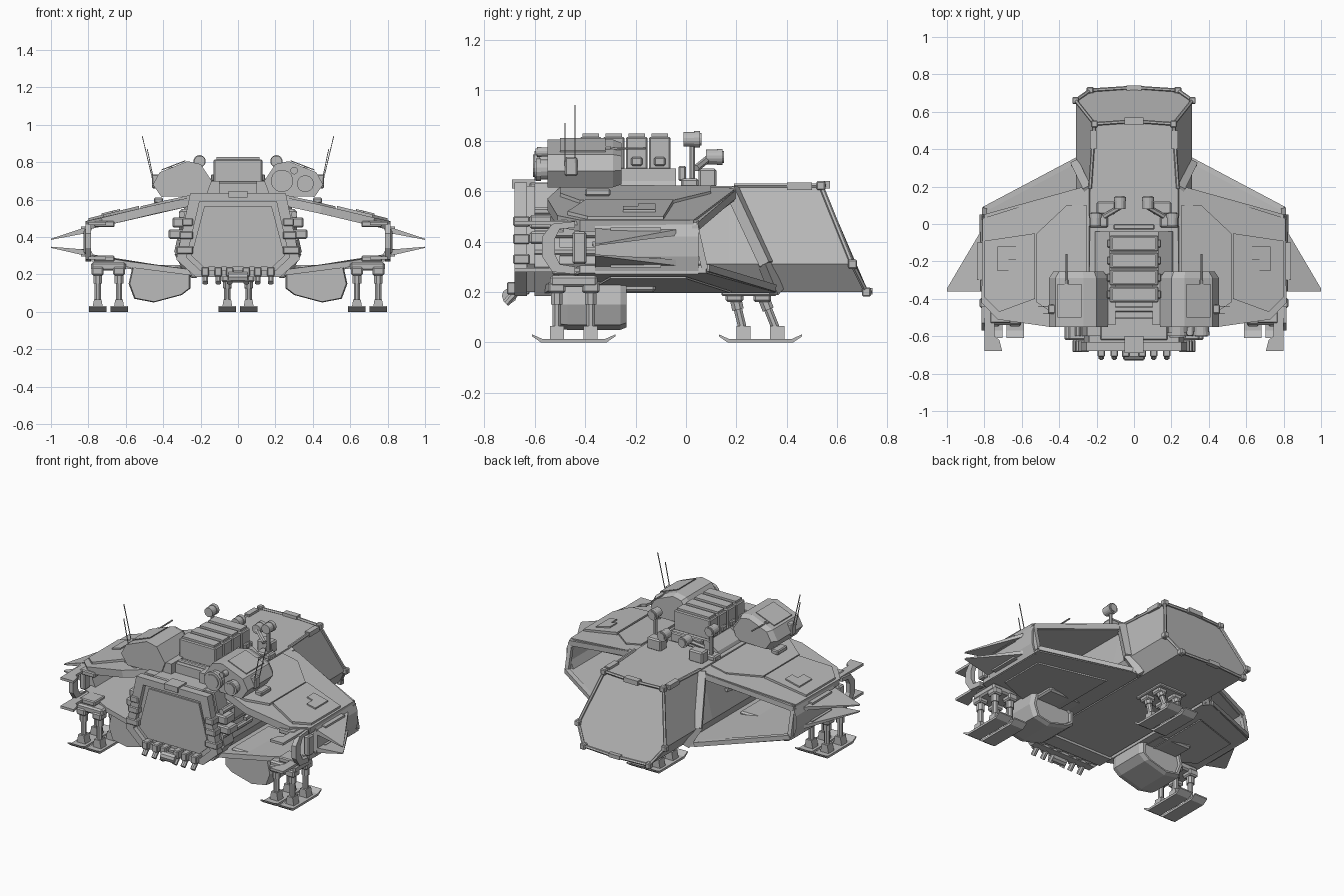
import bpy, bmesh, math
from mathutils import Vector, Matrix

if "Cube" in bpy.data.objects:
    bpy.data.objects.remove(bpy.data.objects["Cube"])

mat = bpy.data.materials.new("hull grey")
mat.diffuse_color = (0.5, 0.5, 0.5, 1)
mat.use_nodes = True
mat.node_tree.nodes["Principled BSDF"].inputs["Base Color"].default_value = mat.diffuse_color


def finish(name, bm, mirror=False):
    bmesh.ops.recalc_face_normals(bm, faces=bm.faces)
    me = bpy.data.meshes.new(name)
    bm.to_mesh(me)
    bm.free()
    me.materials.append(mat)
    ob = bpy.data.objects.new(name, me)
    bpy.context.collection.objects.link(ob)
    if mirror:
        ob.modifiers.new("mirror", 'MIRROR')
    return ob


def loft(name, rings, mirror=False):
    """Skin closed rings of points and cap both ends."""
    bm = bmesh.new()
    vs = [[bm.verts.new(p) for p in r] for r in rings]
    n = len(rings[0])
    for a, b in zip(vs, vs[1:]):
        for i in range(n):
            bm.faces.new((a[i], a[(i + 1) % n], b[(i + 1) % n], b[i]))
    bm.faces.new(vs[0])
    bm.faces.new(vs[-1])
    return finish(name, bm, mirror)


def slab(name, pts, off, mirror=False):
    off = Vector(off)
    return loft(name, [pts, [Vector(p) + off for p in pts]], mirror)


def prism_y(name, xz, y0, y1, mirror=False):
    return loft(name, [[(x, y, z) for x, z in xz] for y in (y0, y1)], mirror)


def prism_x(name, yz, x0, x1, mirror=False):
    return loft(name, [[(x, y, z) for y, z in yz] for x in (x0, x1)], mirror)


def box(name, lo, hi, mirror=False, bevel=0):
    bm = bmesh.new()
    lo, hi = Vector(lo), Vector(hi)
    bmesh.ops.create_cube(bm, size=1, matrix=Matrix.Translation((lo + hi) / 2) @ Matrix.Diagonal((*(hi - lo), 1)))
    if bevel:
        bmesh.ops.bevel(bm, geom=bm.edges[:], offset=bevel, segments=1, affect='EDGES')
    return finish(name, bm, mirror)


def rod(name, p, q, r, n=6, mirror=False):
    bm = bmesh.new()
    p, q = Vector(p), Vector(q)
    d = q - p
    m = Matrix.Translation((p + q) / 2) @ d.to_track_quat('Z', 'Y').to_matrix().to_4x4() @ Matrix.Rotation(math.pi / n, 4, 'Z')
    bmesh.ops.create_cone(bm, cap_ends=True, segments=n, radius1=r, radius2=r, depth=d.length, matrix=m)
    return finish(name, bm, mirror)


def sym(half):
    return half + [(-x, z) for x, z in reversed(half)]


def scaled(pts, c, k):
    return [(c[0] + (x - c[0]) * k, c[1] + (z - c[1]) * k) for x, z in pts]


# main hull with slanted nose at +y and a centre crease
def hull_ring(y_top, y_mid, y_bot, crease, w):
    return [(0, y_top + crease, .62), (w, y_top, .62), (.31, y_mid, .31), (.235, y_bot, .2),
            (0, y_bot + crease, .2), (-.235, y_bot, .2), (-.31, y_mid, .31), (-w, y_top, .62)]
loft("hull", [hull_ring(-.65, -.65, -.65, 0, .24), hull_ring(.17, .17, .17, 0, .235),
              hull_ring(.525, .655, .705, .018, .21)])
# front door and its frame
outer = sym([(.255, .635), (.33, .28), (.225, .185)])
inner = sym([(.205, .59), (.275, .29), (.2, .22)])
bm = bmesh.new()
R = [[bm.verts.new((x, y, z)) for x, z in pts] for pts, y in
     ((outer, -.63), (outer, -.68), (inner, -.68), (inner, -.63))]
for a, b in zip(R, R[1:] + R[:1]):
    for i in range(6):
        bm.faces.new((a[i], a[(i + 1) % 6], b[(i + 1) % 6], b[i]))
finish("door_frame", bm)
prism_y("door_panel", sym([(.18, .565), (.25, .3), (.185, .24)]), -.66, -.65)
box("door_top_latch", (-.05, -.69, .61), (.05, -.6, .645))
prism_y("front_collar", sym([(.25, .63), (.322, .3), (.24, .185)]), -.6, -.5)

# nose edge rails and corner clamps
path = [(.235, .19, .622), (.212, .535, .622), (.312, .66, .31), (.235, .715, .2), (0, .73, .2)]
for a, b in zip(path, path[1:]):
    rod("nose_rail", a, b, .01, 6, True)
rod("nose_top_rail", path[1], (0, .55, .622), .01, 6, True)
for p in path[1:4]:
    box("rail_clamp", [c - .018 for c in p], [c + .018 for c in p], True, .005)
box("roof_clamp", (.2, .4, .605), (.235, .5, .635), True)
box("nose_centre_clamp", (-.05, .53, .61), (.05, .57, .64))
box("nose_lower_clamp", (-.04, .71, .19), (.04, .74, .215))

# wings: open loop of upper slab, lower slab and tip panel
slab("upper_wing", [(.24, .19, .615), (.3, .19, .605), (.81, .03, .485), (.815, -.42, .485), (.73, -.51, .503),
                    (.45, -.55, .57), (.24, -.5, .615)], (-.01, 0, -.045), True)
slab("wing_root_panel", [(.25, .1, .622), (.36, .1, .6), (.52, -.05, .564), (.52, -.42, .564), (.4, -.5, .593),
                         (.25, -.5, .625)], (0, 0, -.02), True)
slab("wing_outer_panel", [(.53, -.05, .566), (.8, -.09, .5), (.8, -.39, .5), (.72, -.47, .52), (.53, -.4, .566)],
     (0, 0, -.025), True)
slab("wing_hatch", [(.63, -.12, .55), (.73, -.12, .526), (.73, -.25, .526), (.67, -.25, .54), (.67, -.19, .54),
                    (.63, -.19, .55)], (0, 0, -.015), True)
box("wing_grip", (.4, -.4, .58), (.45, -.3, .61), True, .006)
slab("lower_wing", [(.25, .36, .195), (.31, .35, .2), (.81, .08, .275), (.81, -.42, .275), (.6, -.5, .24),
                    (.25, -.56, .195)], (-.005, 0, .03), True)
slab("wing_belly_panel", [(.36, .18, .203), (.74, 0, .261), (.74, -.3, .261), (.36, -.4, .203)], (0, 0, -.008), True)
prism_y("wing_tip", [(.765, .48), (.8, .485), (.825, .42), (.825, .34), (.805, .27), (.765, .28), (.795, .35), (.795, .41)],
        .05, -.36, True)
rod("wing_root_strut_top", (.245, .18, .61), (.312, .32, .31), .032, 4, True)
rod("wing_root_strut_low", (.312, .31, .32), (.25, .36, .2), .03, 4, True)
rod("leading_edge_upper", (.26, .185, .59), (.8, .035, .462), .023, 4, True)
rod("leading_edge_lower", (.3, .345, .215), (.8, .08, .295), .02, 4, True)
rod("leading_edge_tip", (.8, .035, .465), (.8, .075, .29), .018, 4, True)

# pointed side fins
for zr, zt in ((.435, .388), (.317, .345)):
    loft("side_fin", [[(.82, -.04, zr - .012), (.82, -.04, zr + .012), (.82, -.36, zr + .016), (.82, -.36, zr - .016)],
                      [(1, -.345, zt - .003), (1, -.345, zt + .003), (1, -.36, zt + .003), (1, -.36, zt - .003)]], True)
    box("fin_hinge", (.8, -.3, zr - .02), (.84, -.1, zr + .02), True)

# tip bracket with upper and lower flaps
for z in (.465, .28):
    slab("tip_flap", [(.8, -.4, z), (.8, -.68, z), (.705, -.68, z), (.72, -.62, z), (.745, -.6, z), (.745, -.4, z)],
         (0, 0, .016), True)
    box("flap_mount", (.66, -.53, z - .012), (.77, -.42, z + .02), True, .006)
prism_x("tip_bracket", [(-.44, .48), (-.53, .47), (-.57, .42), (-.57, .34), (-.53, .28), (-.44, .27), (-.44, .3),
                        (-.5, .31), (-.52, .35), (-.52, .41), (-.5, .45), (-.44, .455)], .785, .815, True)
box("tip_actuator", (.785, -.45, .31), (.825, -.395, .44), True, .008)

# service boxes and pipes beside the front door
for z0, z1, x in ((.39, .44, .372), (.45, .505, .35)):
    box("side_service_box", (.25, -.62, z0), (x, -.53, z1), True, .008)
for z in (.33, .41, .48):
    box("frame_lug", (.24, -.685, z - .02), (.335 - (z - .3) * .2, -.62, z + .02), True, .005)
for z in (.36, .43, .52):
    rod("side_pipe", (.3, -.6, z), (.3, -.3, z), .018, 8, True)
rod("hull_side_rail", (.31, -.37, .39), (.29, 0, .43), .014, 4, True)
box("hull_side_box", (.22, -.5, .42), (.315, -.2, .55), True, .015)

# row of latches under the door
for x in (.045, .105, .175):
    box("sill_latch", (x - .02, -.71, .19), (x + .02, -.62, .24), True, .005)
    rod("sill_hook", (x, -.65, .225), (x, -.715, .155), .016, 8, True)
rod("sill_roller", (-.05, -.7, .185), (.05, -.7, .185), .03, 10)

# under-wing pods with a raised band
pod = [(.255, .2), (.255, .125), (.3, .09), (.45, .05), (.555, .07), (.585, .15), (.565, .24), (.3, .235)]
mid = (.42, .15)
loft("belly_pod", [[(x, y, z) for x, z in scaled(pod, mid, k)] for y, k in
                   ((-.5, .96), (-.47, 1), (-.26, 1), (-.235, .9), (-.235, .8), (-.25, .77))], True)
box("pod_pylon", (.3, -.5, .2), (.54, -.12, .25), True, .01)

# shoulder pods with pylons
sec = [(.17, .62), (.14, .7), (.2, .79), (.27, .805), (.42, .745), (.455, .68), (.41, .615)]
loft("shoulder_pod", [[(x, y, z) for x, z in scaled(sec, (.29, .7), k)] for y, k in
                      ((-.55, 1), (-.29, 1), (-.255, .86))], True)
slab("pod_lid", [(.28, -.5, .805), (.41, -.5, .755), (.41, -.32, .755), (.28, -.32, .805)], (0, 0, .006), True)
box("pod_pylon_upper", (.1, -.54, .62), (.2, -.27, .7), True)
box("antenna_mount", (.4, -.48, .66), (.46, -.43, .735), True, .006)
rod("antenna_long", (.455, -.44, .7), (.512, -.44, .94), .003, 4, True)
rod("antenna_short", (.45, -.48, .7), (.485, -.48, .87), .003, 4, True)
rod("pod_probe", (.36, -.42, .765), (.36, -.16, .77), .005, 6, True)
rod("pod_probe_sleeve", (.36, -.42, .765), (.36, -.3, .767), .012, 8, True)

# twin lamps on the right shoulder pod
def lamp(p, d, r, length, name, mirror=False):
    p, d = Vector(p), Vector(d).normalized()
    rod(name + "_body", p, p + d * length, r * .9, 16, mirror)
    rod(name + "_rim", p + d * length * .65, p + d * length, r, 16, mirror)
    rod(name + "_glass", p + d * length, p + d * (length + .006), r * .75, 16, mirror)
lamp((.235, -.54, .7), (0, -1, 0), .06, .06, "shoulder_lamp_large")
lamp((.36, -.54, .685), (0, -1, 0), .045, .055, "shoulder_lamp_small")
lamp((.3, -.54, .755), (0, -1, 0), .02, .05, "shoulder_lamp_tiny")

# roof deck and strapped cargo crates
prism_y("roof_deck", sym([(.13, .69), (.2, .64), (.21, .615)]), -.5, -.04)
box("roof_front_plate", (-.18, -.62, .615), (.18, -.5, .635), False, .006)
for i in range(4):
    y = -.42 + i * .091
    box("cargo_crate", (-.13, y, .685), (.13, y + .086, .815), False, .006)
    box("crate_lid", (-.115, y + .01, .81), (.115, y + .076, .828))
    box("crate_latch", (.115, y + .02, .7), (.145, y + .065, .735), True, .006)
for y in (-.47, -.03):
    box("cargo_stop", (-.11, y, .64), (.11, y + .03, .7), False, .006)

# roof searchlights on jointed stands
box("lamp_base", (.14, -.02, .615), (.24, .05, .65), True, .008)
box("lamp_block", (.1, .05, .615), (.2, .12, .69), True, .008)
rod("lamp_post", (.2, .025, .63), (.2, .025, .79), .012, 8, True)
lamp((.205, -.01, .805), (0, 1, 0), .033, .065, "high_searchlight", True)
rod("lamp_arm", (.16, .04, .69), (.075, .09, .73), .014, 6, True)
lamp((.075, .08, .735), (0, 1, 0), .033, .065, "low_searchlight", True)

# landing gear: twin skis under each wing and under the nose
def gear(cx, cy, lean, top, mirror):
    ski = [(-.165, .024), (-.13, 0), (.13, 0), (.165, .024), (.165, .032), (.125, .014), (-.125, .014), (-.165, .032)]
    prism_x("ski", [(cy + y, z) for y, z in ski], cx - .047, cx + .047, mirror)
    for s in (-1, 1):
        y = cy + s * .067
        t = y - lean * (1 if s > 0 else .6)
        prism_y("foot_block", [(cx - .03, .01), (cx + .03, .01), (cx + .02, .065), (cx - .02, .065)], y - .028, y + .028, mirror)
        rod("leg_strut", (cx, y, .04), (cx, t, top), .018, 8, mirror)
        rod("leg_sleeve", (cx, y + (t - y) * .6, .04 + (top - .04) * .6), (cx, t, top), .025, 8, mirror)
        box("leg_joint", (cx - .032, t - .035, top - .03), (cx + .032, t + .035, top + .015), mirror, .008)
    return cx
gear(.636, -.445, 0, .225, True)
gear(.75, -.445, 0, .225, True)
gear(.057, .295, .06, .19, True)
box("wing_gear_beam", (.6, -.54, .22), (.785, -.35, .265), True, .01)
box("nose_gear_beam", (-.1, .14, .185), (.1, .36, .205), False, .005)
